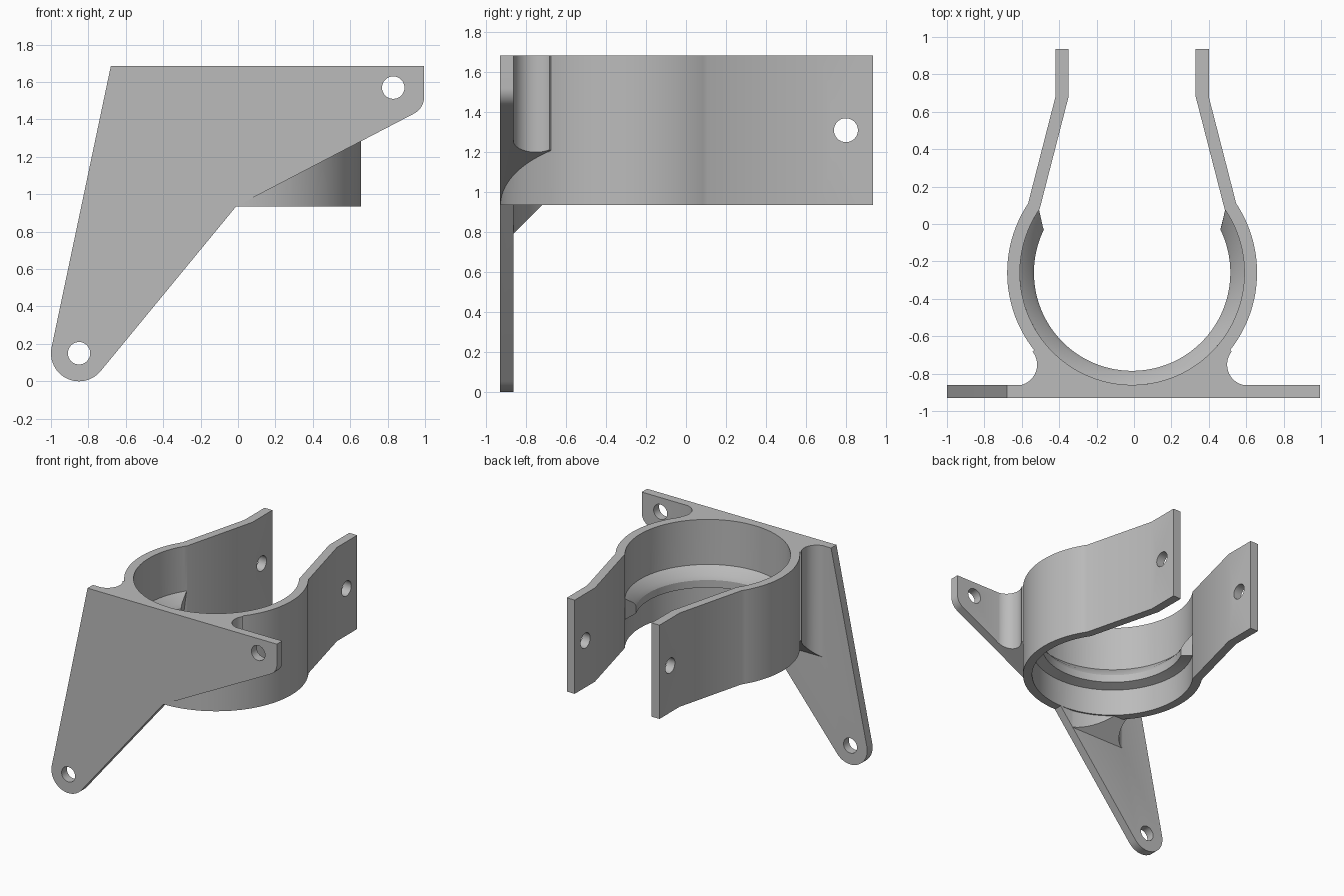
import bpy
import bmesh
from math import cos, sin, radians

cube = bpy.data.objects.get("Cube")
if cube:
    bpy.data.objects.remove(cube, do_unlink=True)

grey = bpy.data.materials.new("plain grey")
grey.use_nodes = True
GREY = (0.5, 0.5, 0.5, 1)
grey.diffuse_color = GREY
grey.node_tree.nodes["Principled BSDF"].inputs["Base Color"].default_value = GREY

CX, CY = -0.01, -0.26          # ring axis
OUTER, INNER = 0.668, 0.6      # ring radii
BOTTOM, TOP = 0.935, 1.685     # clamp height range
FRONT, BACK = -0.93, -0.862    # mounting plate depth range


def arc(cx, cy, r, a, b, n):
    angles = [radians(a + (b - a) * i / n) for i in range(n + 1)]
    return [(cx + r * cos(t), cy + r * sin(t)) for t in angles]


def mirrored(points):
    return [(2 * CX - x, y) for x, y in reversed(points)]


def finish(name, bm):
    bmesh.ops.recalc_face_normals(bm, faces=bm.faces)
    mesh = bpy.data.meshes.new(name)
    bm.to_mesh(mesh)
    bm.free()
    mesh.materials.append(grey)
    obj = bpy.data.objects.new(name, mesh)
    bpy.context.collection.objects.link(obj)
    return obj


def prism(name, points, axis, lo, hi):
    """Extrude a 2D outline along the given axis."""
    place = {"x": lambda u, v, w: (w, u, v),
             "y": lambda u, v, w: (u, w, v),
             "z": lambda u, v, w: (u, v, w)}[axis]
    bm = bmesh.new()
    rings = [[bm.verts.new(place(u, v, w)) for u, v in points] for w in (lo, hi)]
    for ring in rings:
        bm.faces.new(ring)
    n = len(points)
    for i in range(n):
        j = (i + 1) % n
        bm.faces.new((rings[0][i], rings[0][j], rings[1][j], rings[1][i]))
    return finish(name, bm)


def combine(target, tool, operation):
    tool.hide_render = True
    mod = target.modifiers.new(operation.lower(), "BOOLEAN")
    mod.operation = operation
    mod.solver = "EXACT"
    mod.object = tool
    bpy.context.view_layer.objects.active = target
    bpy.ops.object.modifier_apply(modifier=mod.name)
    bpy.data.objects.remove(tool, do_unlink=True)


def drill(target, u, v, axis, lo, hi, r=0.06, n=32):
    hole = prism("hole_cutter", arc(u, v, r, 0, 360, n)[:-1], axis, lo, hi)
    combine(target, hole, "DIFFERENCE")


# Open clamp: ring with two bent arms
right_outer = [(CX + 0.41, 0.935), (CX + 0.41, 0.68)]
right_inner = [(CX + 0.34, 0.935), (CX + 0.34, 0.68)]
outer = (right_outer + arc(CX, CY, OUTER, 33.6, -213.6, 96)
         + mirrored(right_outer))
inner = (right_inner + arc(CX, CY, INNER, 34.5, -214.5, 96)
         + mirrored(right_inner))
bracket = prism("clamp_bracket", outer + inner[::-1], "z", BOTTOM, TOP)

# Mounting plate outline: slanted sides and two rounded tabs
plate_outline = ([(-0.68, TOP)] + arc(-0.85, 0.15, 0.15, 168, 320.5, 24)
                 + [(-0.01, BOTTOM)] + arc(0.895, 1.52, 0.1, -62.4, 0, 12)
                 + [(0.995, TOP)])
plate = prism("mounting_plate", plate_outline, "y", FRONT, BACK)

# Filleted neck joining plate and ring, trimmed by the plate outline
fillet = ([(CX + 0.62, -0.9)] + arc(CX + 0.62, -0.752, 0.112, 270, 141.6, 20)
          + [(CX + 0.5, -0.65)])
neck = prism("neck", fillet + mirrored(fillet), "z", 0.7, TOP)
combine(neck, prism("outline_cutter", plate_outline, "y", -1, -0.4), "INTERSECT")

# Sloped underside of the neck and clearance for the bore
slope = [(-1, 0.655), (-0.4, 1.255), (-0.4, 0.5), (-1, 0.5)]
combine(neck, prism("slope_cutter", slope, "x", -1.2, 1.2), "DIFFERENCE")
drill(neck, CX, CY, "z", 0.4, 2, INNER + 0.012, 96)

# Bevelled lip inside the ring, with slanted ends
lip_profile = [(0.63, 1.33), (0.6, 1.325), (0.54, 1.265), (0.525, 1.235),
               (0.525, 1.175), (0.63, 1.14)]
bm = bmesh.new()
STEPS = 96
sections = []
for i in range(STEPS + 1):
    section = []
    for r, z in lip_profile:
        end = 34 - 107 * max(0, INNER - r)
        a = radians(end - (180 + 2 * end) * i / STEPS)
        section.append(bm.verts.new((CX + r * cos(a), CY + r * sin(a), z)))
    sections.append(section)
count = len(lip_profile)
for s, t in zip(sections, sections[1:]):
    for k in range(count):
        m = (k + 1) % count
        bm.faces.new((s[k], s[m], t[m], t[k]))
bm.faces.new(sections[0])
bm.faces.new(sections[-1])
lip = finish("inner_lip", bm)

# Join the parts and drill the bolt holes
for part in (plate, neck, lip):
    combine(bracket, part, "UNION")
drill(bracket, 0.83, 1.57, "y", -1, -0.8)
drill(bracket, -0.85, 0.15, "y", -1, -0.8)
drill(bracket, 0.8, 1.31, "x", -1, 1)

# Smooth curved walls, crisp edges
bpy.ops.object.select_all(action="DESELECT")
bracket.select_set(True)
bpy.context.view_layer.objects.active = bracket
bpy.ops.object.shade_smooth_by_angle(angle=radians(20))
